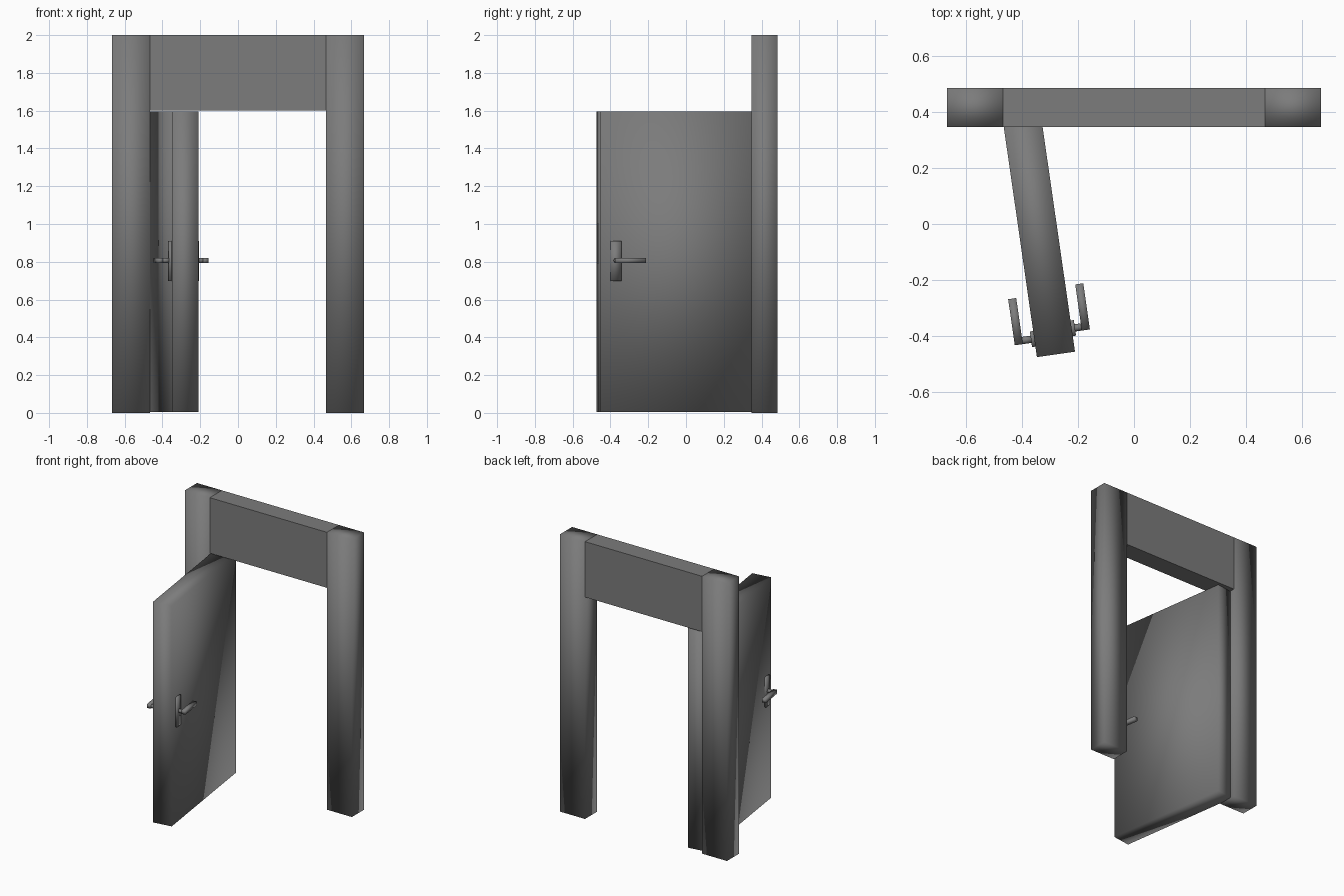
import bpy, bmesh, math
from mathutils import Matrix, Vector

if "Cube" in bpy.data.objects:
    bpy.data.objects.remove(bpy.data.objects["Cube"])

grey = bpy.data.materials.new("dark_grey")
grey.diffuse_color = (0.2, 0.2, 0.2, 1)
grey.use_nodes = True
grey.node_tree.nodes["Principled BSDF"].inputs["Base Color"].default_value = grey.diffuse_color


def finish(name, bm, smooth, matrix):
    bmesh.ops.recalc_face_normals(bm, faces=bm.faces)
    me = bpy.data.meshes.new(name)
    bm.to_mesh(me)
    bm.free()
    for p in me.polygons:
        p.use_smooth = smooth
    me.materials.append(grey)
    ob = bpy.data.objects.new(name, me)
    ob.matrix_world = matrix
    bpy.context.collection.objects.link(ob)
    return ob


def box(name, lo, hi, smooth=True, matrix=Matrix()):
    lo, hi = Vector(lo), Vector(hi)
    bm = bmesh.new()
    bmesh.ops.create_cube(bm, size=1)
    bmesh.ops.scale(bm, vec=hi - lo, verts=bm.verts)
    bmesh.ops.translate(bm, vec=(lo + hi) / 2, verts=bm.verts)
    return finish(name, bm, smooth, matrix)


# Frame: two posts and a lintel
Y0, Y1 = 0.346, 0.484
box("left_post", (-0.666, Y0, 0), (-0.467, Y1, 2))
box("right_post", (0.467, Y0, 0), (0.666, Y1, 2))
box("lintel", (-0.467, Y0, 1.6), (0.467, Y1, 2), smooth=False)

# Open door, in its own frame: x across the thickness, -y away from the hinge
T = 0.137
door = Matrix.Translation((-0.479, 0.449, 0)) @ Matrix.Rotation(math.radians(8.2), 4, 'Z')
box("door", (0, -0.933, 0.004), (T, 0, 1.595), matrix=door)


# Handles: back plate, round stem and lever on each face
def handle(side, face, sign, along, reach):
    def span(a, b):
        return sorted((face + sign * a, face + sign * b))
    x0, x1 = span(-0.002, 0.012)
    box(side + "_handle_plate", (x0, -along - 0.028, 0.697), (x1, -along + 0.028, 0.91), matrix=door)
    x0, x1 = span(reach - 0.029, reach)
    box(side + "_handle_lever", (x0, -along - 0.013, 0.793), (x1, -along + 0.153, 0.82), matrix=door)
    x0, x1 = span(0.005, reach - 0.02)
    bm = bmesh.new()
    bmesh.ops.create_cone(bm, cap_ends=True, segments=12, radius1=0.013, radius2=0.013,
                          depth=x1 - x0,
                          matrix=Matrix.Translation(((x0 + x1) / 2, -along, 0.807))
                          @ Matrix.Rotation(math.pi / 2, 4, 'Y'))
    finish(side + "_handle_stem", bm, True, door)


handle("right", T, 1, 0.849, 0.064)
handle("left", 0, -1, 0.867, 0.072)
